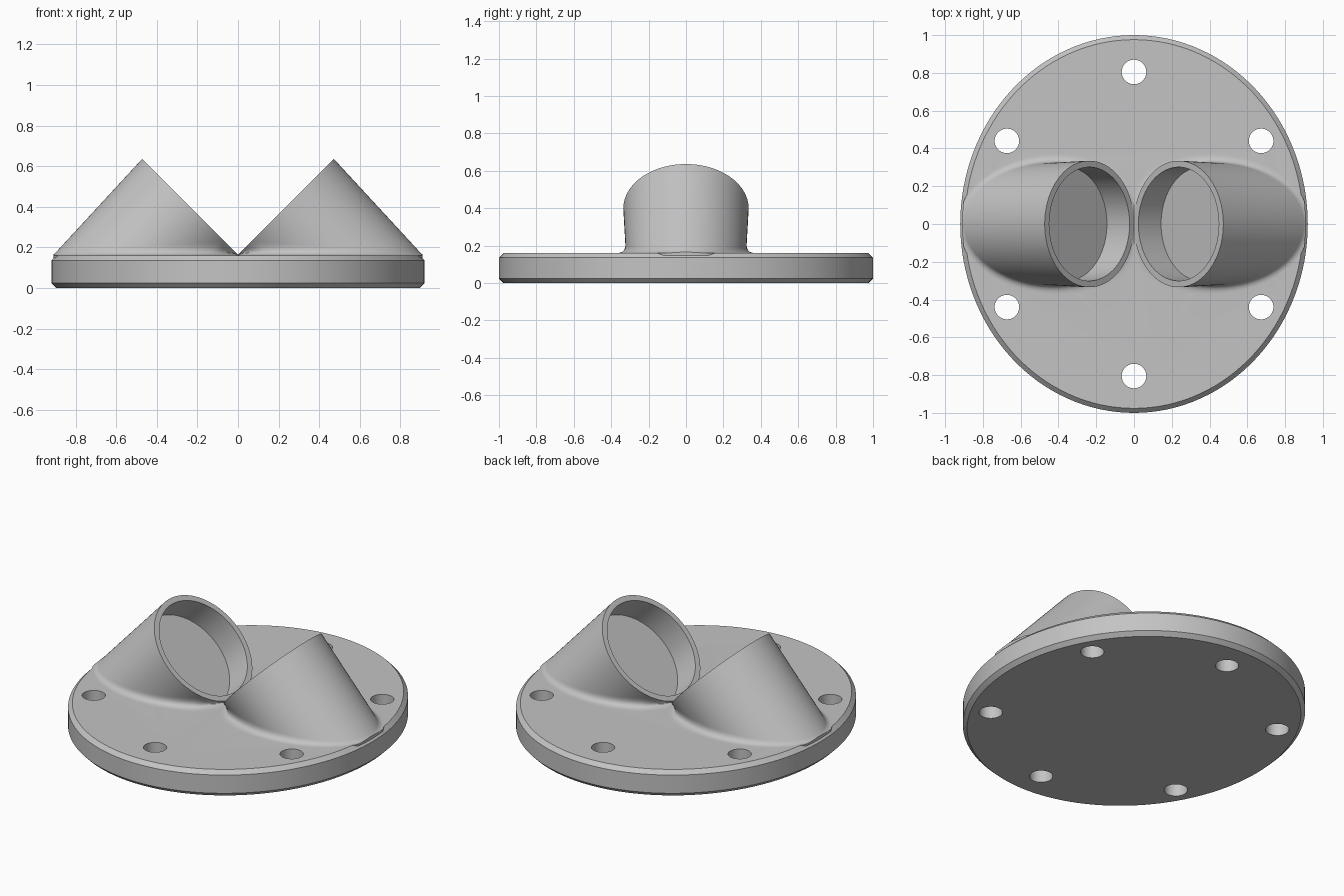
import bpy, bmesh, math
from mathutils import Vector

if "Cube" in bpy.data.objects:
    bpy.data.objects.remove(bpy.data.objects["Cube"])

RX, RY, TOP, CH = 0.92, 1.0, 0.16, 0.024      # oval flange
SEG = 96
E1 = Vector((1, 0, 1)).normalized()           # up along the slanted mouth
E2 = Vector((0, 1, 0))
AX = Vector((1, 0, -1)).normalized()          # tube axis, pointing down
MOUTH = Vector((0.236, 0, 0.399))
R, TAPER, FILLET = 0.335, 0.04, 0.045
Z = Vector((0, 0, 1))

grey = bpy.data.materials.new("light grey metal")
grey.diffuse_color = (0.55, 0.55, 0.55, 1)
grey.use_nodes = True
grey.node_tree.nodes["Principled BSDF"].inputs["Base Color"].default_value = grey.diffuse_color


def loft(name, rings, flip=1):
    """Closed solid from a list of rings, optionally mirrored in x."""
    bm = bmesh.new()
    vs = [[bm.verts.new((p[0] * flip, p[1], p[2])) for p in r] for r in rings]
    n = len(rings[0])
    for a, b in zip(vs, vs[1:]):
        for i in range(n):
            j = (i + 1) % n
            bm.faces.new((a[i], a[j], b[j], b[i]))
    bm.faces.new(vs[0])
    bm.faces.new(vs[-1])
    bmesh.ops.remove_doubles(bm, verts=bm.verts, dist=1e-5)
    bmesh.ops.recalc_face_normals(bm, faces=bm.faces)
    me = bpy.data.meshes.new(name)
    bm.to_mesh(me)
    bm.free()
    ob = bpy.data.objects.new(name, me)
    bpy.context.collection.objects.link(ob)
    me.materials.append(grey)
    return ob


def boolean(target, tool, op):
    tool.hide_render = True
    m = target.modifiers.new("cut", 'BOOLEAN')
    m.operation, m.object, m.solver = op, tool, 'EXACT'
    bpy.context.view_layer.objects.active = target
    bpy.ops.object.modifier_apply(modifier=m.name)
    bpy.data.objects.remove(tool)


def ring(c, u, v, ru, rv, n=SEG):
    return [c + u * ru * math.cos(2 * math.pi * i / n) + v * rv * math.sin(2 * math.pi * i / n)
            for i in range(n)]


def clamp(p):
    """Keep a tube point on its own side and inside the flange outline."""
    x, y = max(p.x, -0.002), p.y
    s = math.hypot(x / RX, y / RY)
    if s > 0.988:
        x, y = x * 0.988 / s, y * 0.988 / s
    return Vector((x, y, p.z))


def tube_rings():
    """Slanted tapering tube with a fillet flowing into the flange."""
    cols = []
    for i in range(SEG):
        t = 2 * math.pi * (i + 0.5) / SEG
        d = E1 * math.cos(t) + E2 * math.sin(t)
        top = MOUTH + d * R
        g = (AX - d * TAPER).normalized()
        length = (top.z - TOP) / -g.z
        corner = top + g * length
        n = (d + AX * TAPER).normalized()
        u = n.cross(Z).cross(n).normalized()
        if u.z < 0:
            u = -u
        out = Vector((n.x, n.y, 0)).normalized()
        L = FILLET * math.tan(math.acos(n.z) / 2)
        up = corner - g * min(L / max(0.3, -g.dot(u)), length * 0.97)
        foot = corner + out * min(L, 0.08)
        col = [top]
        for k in range(9):
            s = k / 8
            col.append(clamp(up * (1 - s) ** 2 + corner * 2 * s * (1 - s) + foot * s * s))
        low = clamp(foot)
        col.append(Vector((low.x, low.y, TOP - 0.03)))
        cols.append(col)
    return [list(r) for r in zip(*cols)]


# oval flange with chamfered edges
X = Vector((1, 0, 0))
body = loft("flange_with_twin_tubes", [
    ring(Z * z, X, E2, RX - c, RY - c, 128)
    for z, c in ((0, CH), (CH, 0), (TOP - CH, 0), (TOP, CH))])

# twin tubes, mirrored
for side in (1, -1):
    boolean(body, loft("tube", tube_rings(), side), 'UNION')

# blind pockets in the tubes
for side in (1, -1):
    pocket = [ring(MOUTH + AX * s, E1, E2, 0.301, 0.301) for s in (-0.05, 0.17)]
    boolean(body, loft("pocket_cutter", pocket, side), 'DIFFERENCE')

# six bolt holes
for x, y in ((0, 0.805), (0.673, 0.44), (0.673, -0.44), (0, -0.805), (-0.673, -0.44), (-0.673, 0.44)):
    hole = [ring(Vector((x, y, z)), X, E2, 0.065, 0.065, 40) for z in (-0.1, 0.3)]
    boolean(body, loft("bolt_hole_cutter", hole), 'DIFFERENCE')

bpy.ops.object.select_all(action='DESELECT')
body.select_set(True)
bpy.context.view_layer.objects.active = body
bpy.ops.object.shade_smooth_by_angle(angle=math.radians(30))
